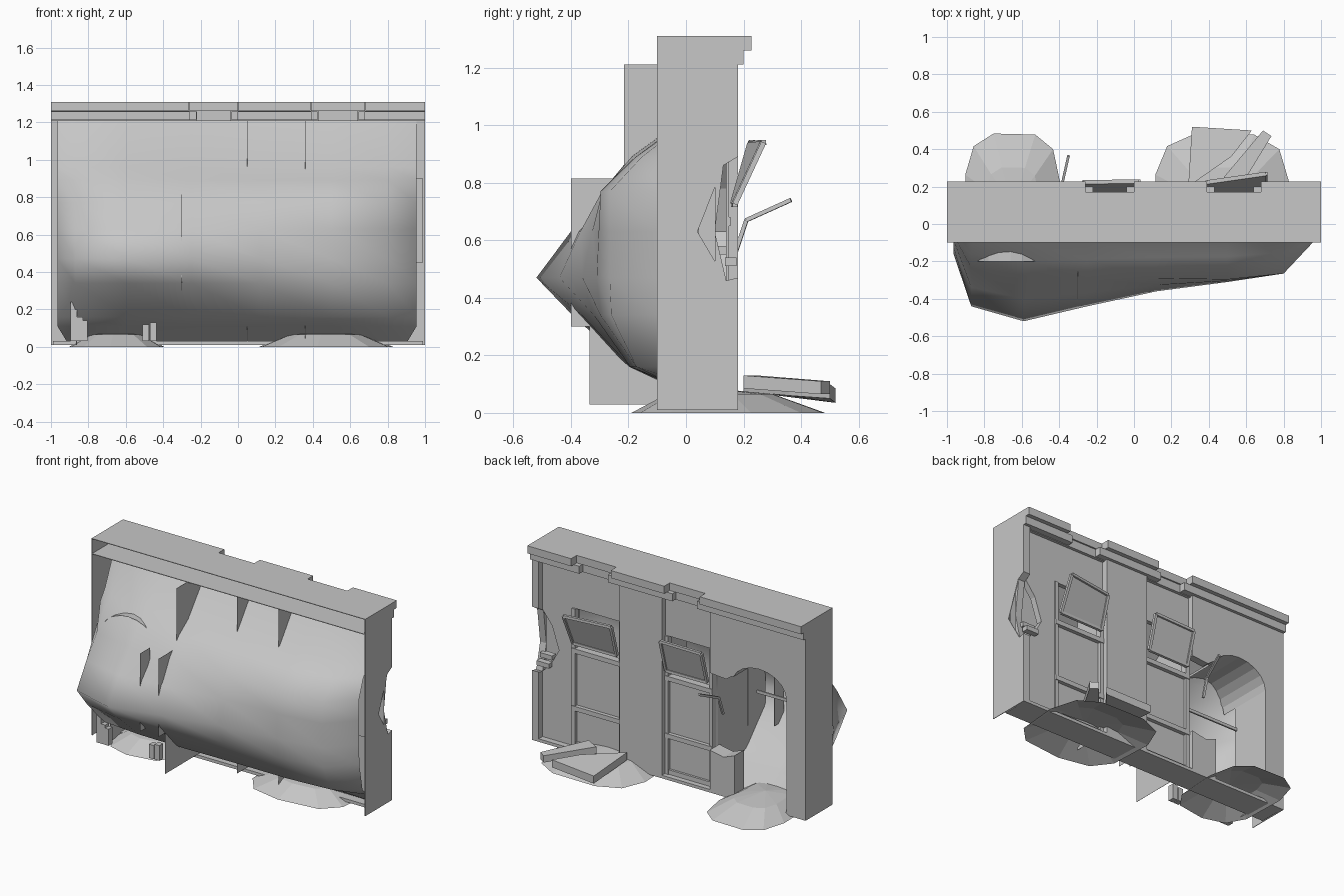
import bpy, bmesh, math
from mathutils import Vector

if "Cube" in bpy.data.objects:
    bpy.data.objects.remove(bpy.data.objects["Cube"], do_unlink=True)

grey = bpy.data.materials.new("plain_grey")
grey.use_nodes = True
grey.diffuse_color = (0.57, 0.57, 0.57, 1)
grey.node_tree.nodes["Principled BSDF"].inputs["Base Color"].default_value = (0.57, 0.57, 0.57, 1)


def make(name, verts, faces, solid=True):
    mesh = bpy.data.meshes.new(name)
    mesh.from_pydata([tuple(v) for v in verts], [], faces)
    if solid:
        bm = bmesh.new()
        bm.from_mesh(mesh)
        bmesh.ops.recalc_face_normals(bm, faces=bm.faces)
        bm.to_mesh(mesh)
        bm.free()
    mesh.materials.append(grey)
    ob = bpy.data.objects.new(name, mesh)
    bpy.context.collection.objects.link(ob)
    return ob


def loft(name, ring_a, ring_b):
    n = len(ring_a)
    sides = [(i, (i + 1) % n, n + (i + 1) % n, n + i) for i in range(n)]
    return make(name, ring_a + ring_b, [tuple(range(n)), tuple(range(n, 2 * n))] + sides)


def prism(name, pts, axis, a, b):
    def place(p, d):
        v = list(p)
        v.insert(axis, d)
        return v
    return loft(name, [place(p, a) for p in pts], [place(p, b) for p in pts])


def box(name, x0, x1, y0, y1, z0, z1):
    return prism(name, [(x0, y0), (x1, y0), (x1, y1), (x0, y1)], 2, z0, z1)


def rod(name, a, b, r):
    a, b = Vector(a), Vector(b)
    d = (b - a).normalized()
    s = d.cross(Vector((0, 0, 1))).normalized() * r
    t = d.cross(s).normalized() * r
    ring = [s + t, t - s, -s - t, s - t]
    return loft(name, [a + q for q in ring], [b + q for q in ring])


WALL = 0.18      # front of the pilasters
PANEL = 0.14     # front of the recessed wall
THIN = 0.004
BAYS = [(-0.30, 0.05), (0.36, 0.73)]

# hollow roof slab, open at the front
box("roof_top", -1, 1, -0.1, 0.17, 1.31 - THIN, 1.31)
box("roof_soffit", -1, 1, -0.1, 0.16, 1.21 - THIN, 1.21)
for side, x0 in (("left", 1 - THIN), ("right", -1)):
    box("roof_end_" + side, x0, x0 + THIN, -0.1, 0.17, 1.21, 1.31)


# open-fronted strip of cornice made from thin plates
def cornice(name, x0, x1, inner, outer, z0, z1):
    box(name + "_face", x0, x1, outer - THIN, outer, z0, z1)
    for part, z in (("under", z0), ("top", z1 - THIN)):
        box(f"{name}_{part}", x0, x1, inner, outer, z, z + THIN)
    for part, x in (("end_a", x0), ("end_b", x1 - THIN)):
        box(f"{name}_{part}", x, x + THIN, inner, outer, z0, z1)


# two-tier cornice, stepped back over the window bays
for i, (x0, x1) in enumerate([(-1, -0.26), (0.0, 0.39), (0.68, 1)]):
    cornice(f"cornice_upper_{i}", x0, x1, 0.16, 0.228, 1.26, 1.31)
    cornice(f"cornice_lower_{i}", max(x0 - 0.04, -1), min(x1 + 0.04, 1), 0.14, 0.2, 1.21, 1.26)
for i, (x0, x1) in enumerate([(-0.26, 0.0), (0.39, 0.68)]):
    cornice(f"cornice_recess_{i}", x0, x1, 0.14, 0.17, 1.26, 1.31)
    box(f"cornice_recess_low_{i}", x0, x1, 0.156, 0.16, 1.21, 1.26)

# side walls, the left one broken along its rear edge
box("right_side_wall", -1, -1 + THIN, -0.1, WALL, 0.01, 1.21)
broken = [(-0.1, 0.01), (WALL, 0.01), (WALL, 0.47), (0.14, 0.46), (0.04, 0.63),
          (0.13, 0.86), (WALL, 0.89), (WALL, 1.21), (-0.1, 1.21)]
prism("left_side_wall", broken, 0, 1 - THIN, 1)
prism("left_corner_pilaster", [(max(y, 0.1), z) for y, z in broken], 0, 0.95, 1 - THIN)
prism("left_corner_panel", [(0.73, 0.01), (0.95, 0.01), (0.95, 0.46), (0.88, 0.54), (0.83, 0.63),
                            (0.88, 0.78), (0.95, 0.87), (0.95, 1.21), (0.73, 1.21)], 1, 0.1, PANEL)
box("broken_corner_backing", 0.75, 0.99, 0.04, 0.045, 0.45, 0.9)
for i, (y, z) in enumerate([(0.135, 0.54), (0.10, 0.58)]):
    box(f"corner_rubble_{i}", 0.88, 0.97, y, y + 0.04, z - 0.03, z)

# arched wall with a ragged side and a barrel tunnel
curve = [(-0.66 - 0.2 * math.cos(a), 0.77 + 0.15 * math.sin(a))
         for a in [math.pi * k / 10 for k in range(10)]]
arch = [(-0.86, 0.01)] + curve + [(-0.46, 0.82), (-0.42, 0.79), (-0.30, 0.80)]
prism("arch_wall", [(-1, 0.01)] + arch + [(-0.30, 1.21), (-1, 1.21)], 1, 0.13, WALL)
n = len(curve)
make("arch_tunnel", [(x, 0.13, z) for x, z in curve] + [(x, -0.2, z) for x, z in curve],
     [(i, i + 1, n + i + 1, n + i) for i in range(n - 1)], False)
box("arch_right_jamb", -0.865, -0.86, -0.1, 0.13, 0.01, 0.77)
prism("arch_stub", [(-0.48, 0.01), (-0.30, 0.01), (-0.30, 0.29), (-0.40, 0.27), (-0.48, 0.30)], 1, 0.08, WALL)
box("arch_inner_rail", -0.86, -0.46, -0.09, -0.08, 0.61, 0.63)
for i, (x, h) in enumerate([(-0.895, 0.24), (-0.865, 0.16), (-0.84, 0.14), (-0.51, 0.12), (-0.47, 0.13)]):
    box(f"inner_post_{i}", x, x + 0.035, -0.2, -0.16, 0.03, h)

# pilaster, floor
box("middle_pilaster", 0.05, 0.36, 0.1, WALL, 0.01, 1.21)
box("floor", -0.99, 0.99, 0.0, WALL, 0.01, 0.03)

# paper-thin partition walls running through the building
for i, (x, y0, y1, z0, z1) in enumerate([(-0.30, -0.215, 0.1, 0.3, 1.21), (-0.301, -0.4, -0.215, 0.3, 0.815),
                                         (-0.435, -0.4, -0.3, 0.3, 0.815), (-0.30, -0.335, 0.1, 0.03, 0.3),
                                         (0.049, -0.08, 0.1, 0.03, 1.21), (0.36, -0.09, 0.1, 0.03, 1.21)]):
    box(f"partition_{i}", x - 0.0005, x + 0.0005, y0, y1, z0, z1)

# window bays: solid below and above, open behind the tilted top sash
for i, (x0, x1) in enumerate(BAYS):
    tag = f"bay_{i}_"
    box(tag + "lower_panel", x0, x1, 0.11, 0.13, 0.03, 0.68)
    box(tag + "lintel", x0, x1, 0.11, PANEL, 0.94, 1.21)
    for part, z, h, y in (("kick", 0.03, 0.03, 0.145), ("sill", 0.27, 0.03, 0.155),
                          ("rail", 0.65, 0.03, 0.155)):
        box(tag + part, x0, x1, 0.13, y, z, z + h)
    for part, x in (("jamb_a", x0), ("jamb_b", x1 - 0.025)):
        box(tag + part, x, x + 0.025, 0.11, 0.15, 0.03, 0.94)
    lean_lo, lean_hi = (0.055, 0.06) if i == 0 else (0.055, 0.1)
    lo, hi = x0 + 0.03, x1 - 0.025
    ring = [(lo, 0.165, 0.725), (hi, 0.17, 0.725),
            (hi, 0.17 + lean_hi, 0.94), (lo, 0.17 + lean_lo, 0.935)]
    loft(tag + "sash", ring, [(x, y - 0.012, z + 0.004) for x, y, z in ring])
    for k in range(4):
        rod(tag + f"sash_frame_{k}", ring[k], ring[(k + 1) % 4], 0.009)

# bent rod beside the arch
rod("bent_rod_lower", (-0.39, 0.17, 0.55), (-0.385, 0.21, 0.67), 0.007)
rod("bent_rod_upper", (-0.385, 0.21, 0.67), (-0.35, 0.365, 0.74), 0.007)

# bulging sheet across the front: columns of (x, bulge depth),
# rows of (z, left share, right share, set back)
columns = [(-0.965, 0.16), (-0.87, 0.44), (-0.59, 0.52), (-0.25, 0.44), (0.12, 0.36),
           (0.5, 0.31), (0.8, 0.265), (0.955, 0.1)]
rows = [(1.21, 0, 0, 0.1), (0.96, 0.25, 0.35, 0.03), (0.89, 0.37, 0.58, 0), (0.77, 0.53, 1.0, 0),
        (0.63, 0.77, 1.0, 0), (0.47, 1.0, 1.0, 0), (0.34, 0.76, 0.98, 0), (0.16, 0.37, 0.65, 0),
        (0.11, 0.2, 0.3, 0.01), (0.03, 0, 0, 0.06)]
verts = []
for x, depth in columns:
    t = min(max((x + 0.59) / 1.2, 0), 1)
    for z, f_left, f_right, back in rows:
        taper = 0.95 if z < 0.1 else 1
        verts.append((x * taper, back - depth * (f_left * (1 - t) + f_right * t), z))
R = len(rows)
faces = [(c * R + r, c * R + r + 1, c * R + R + r + 1, c * R + R + r)
         for c in range(len(columns) - 1) for r in range(R - 1)]
sheet = make("bulging_sheet", verts, faces, False)
for p in sheet.data.polygons:
    p.use_smooth = True


# low open rubble mounds with a blunt outline
def mound(name, cx, rx):
    def blunt(v):
        return math.copysign(abs(v) ** 0.65, v)
    count = 11
    ring = []
    for scale, z in ((1, 0), (0.55, 0.065)):
        for k in range(count):
            a = 2 * math.pi * k / count + 0.1
            ring.append((cx + rx * scale * blunt(math.cos(a)),
                         0.15 + 0.34 * scale * blunt(math.sin(a)) - 0.03 * (z > 0), z))
    sides = [(k, (k + 1) % count, count + (k + 1) % count, count + k) for k in range(count)]
    top = len(ring)
    caps = [(count + k, count + (k + 1) % count, top) for k in range(count)]
    make(name, ring + [(cx, 0.1, 0.085)], sides + caps, False)


mound("mound_arch", -0.65, 0.255)
mound("mound_window", 0.47, 0.36)

# fallen slab and beam lying on the mound
slab = [(0.31, 0.52, 0.085), (0.63, 0.50, 0.1), (0.52, 0.36, 0.11), (0.29, 0.2, 0.125)]
loft("fallen_slab", slab, [(x, y, z - 0.05) for x, y, z in slab])
beam = [(0.69, 0.50, 0.11), (0.735, 0.47, 0.11), (0.57, 0.2, 0.13), (0.48, 0.25, 0.13)]
loft("fallen_beam", beam, [(x, y, z - 0.045) for x, y, z in beam])
